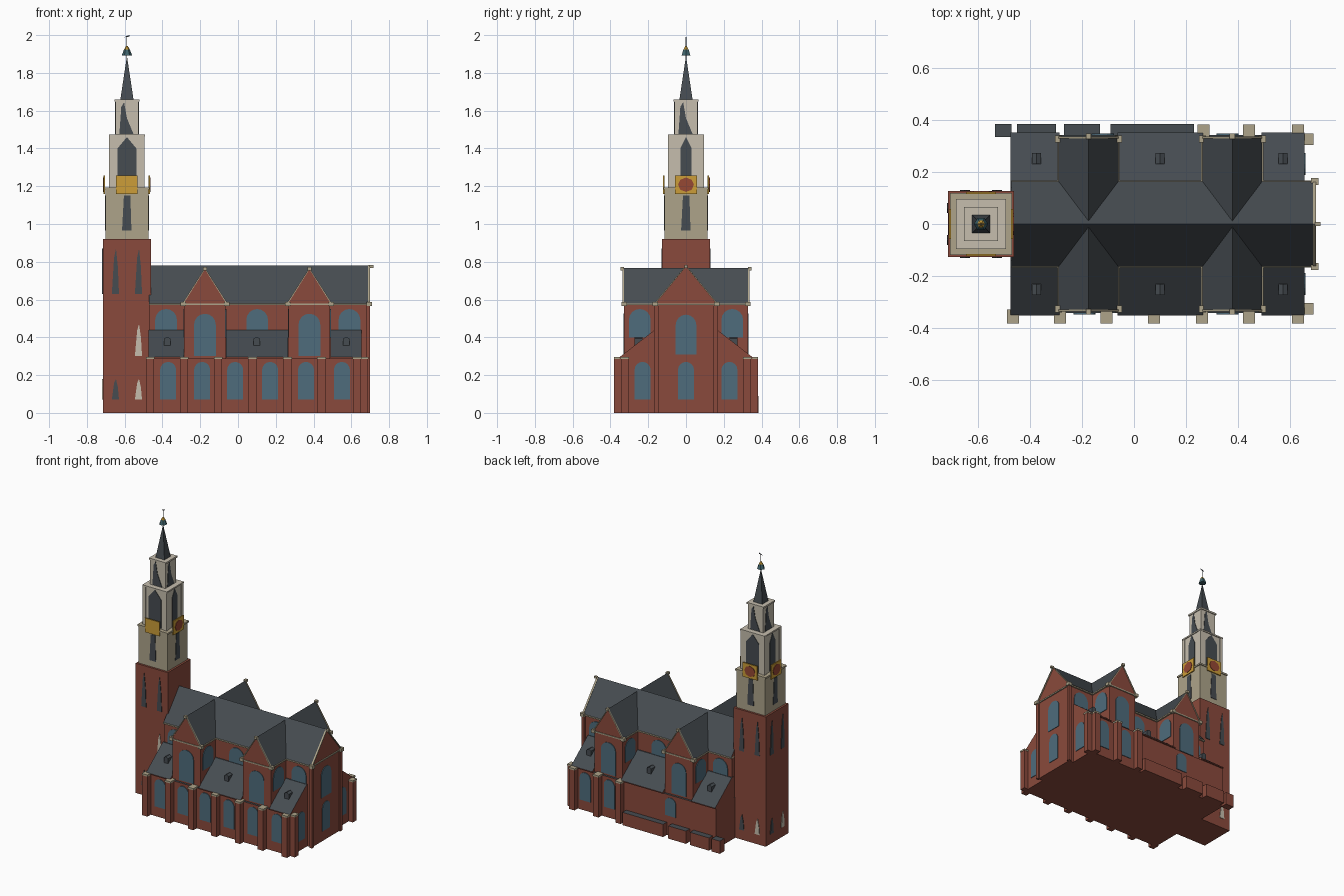
import bpy, bmesh, math
from mathutils import Vector

if "Cube" in bpy.data.objects:
    bpy.data.objects.remove(bpy.data.objects["Cube"])

def material(name, r, g, b):
    lin = lambda c: (c / 255 / 12.92) if c < 11 else ((c / 255 + 0.055) / 1.055) ** 2.4
    m = bpy.data.materials.new(name)
    m.diffuse_color = (lin(r), lin(g), lin(b), 1)
    m.use_nodes = True
    m.node_tree.nodes["Principled BSDF"].inputs["Base Color"].default_value = m.diffuse_color
    return m

BRICK = material("red_brick", 138, 74, 60)
STONE = material("beige_stone", 174, 164, 138)
PALE = material("pale_stone", 198, 190, 174)
SLATE = material("dark_slate", 70, 76, 81)
GLASS = material("blue_glass", 78, 108, 124)
GOLD = material("clock_gold", 204, 158, 56)
RED = material("clock_red", 150, 72, 52)
TEAL = material("copper_teal", 62, 98, 106)

# Facing 0 = front, 1 = right, 2 = back, 3 = left
FACING = [Vector((0, -1, 0)), Vector((1, 0, 0)), Vector((0, 1, 0)), Vector((-1, 0, 0))]

def extrude(name, pts, k, origin, t0, t1, mat, top=None):
    """Extrude an outline (across, height) along a facing; 'top' colours upward faces."""
    n, u = FACING[k], FACING[(k + 1) % 4]
    o = Vector((origin[0], origin[1], 0))
    bm = bmesh.new()
    rings = [[bm.verts.new(o + u * a + n * t + Vector((0, 0, z))) for a, z in pts] for t in (t0, t1)]
    bm.faces.new(rings[0])
    bm.faces.new(rings[1])
    for i in range(len(pts)):
        j = (i + 1) % len(pts)
        bm.faces.new((rings[0][i], rings[0][j], rings[1][j], rings[1][i]))
    bmesh.ops.recalc_face_normals(bm, faces=bm.faces)
    bm.normal_update()
    me = bpy.data.meshes.new(name)
    me.materials.append(mat)
    if top:
        me.materials.append(top)
        for f in bm.faces:
            f.material_index = int(f.normal.z > 0.3)
    bm.to_mesh(me)
    bm.free()
    ob = bpy.data.objects.new(name, me)
    bpy.context.collection.objects.link(ob)
    return ob

def box(name, x0, x1, y0, y1, z0, z1, mat, top=None):
    return extrude(name, [(y0, z0), (y1, z0), (y1, z1), (y0, z1)], 1, (0, 0), x0, x1, mat, top)

def tower_box(name, h, z0, z1, mat, top=None):
    return box(name, TX - h, TX + h, -h, h, z0, z1, mat, top)

def cone(name, x, y, z0, z1, r1, r2, sides, mat):
    bpy.ops.mesh.primitive_cone_add(vertices=sides, radius1=r1, radius2=r2, depth=z1 - z0,
                                    location=(x, y, (z0 + z1) / 2), rotation=(0, 0, math.pi / sides))
    ob = bpy.context.object
    ob.name = name
    ob.data.materials.append(mat)

def window(name, k, origin, w, z0, z1):
    """Round-arched glass plate on a wall."""
    r, spring = w / 2, z1 - w / 2
    pts = [(-r, z0), (r, z0)] + [(r * math.cos(a * math.pi / 8), spring + r * math.sin(a * math.pi / 8))
                                 for a in range(9)]
    extrude(name, pts, k, origin, -0.004, 0.004, GLASS)

def coping(name, hw, z0, z1, k, origin, t0, t1):
    """Stone chevron along a gable edge."""
    e = 0.008
    extrude(name, [(-hw, z0), (0, z1), (hw, z0), (hw + e, z0), (0, z1 + e), (-hw - e, z0)],
            k, origin, t0, t1, STONE)

# Nave with gabled roof
box("nave_walls", -0.47, 0.69, -0.158, 0.158, 0, 0.58, BRICK)
box("nave_cornice", -0.47, 0.698, -0.168, 0.168, 0.571, 0.58, STONE)
extrude("nave_roof", [(-0.164, 0.58), (0.164, 0.58), (0, 0.78)], 1, (0, 0), -0.47, 0.692, BRICK, SLATE)
coping("nave_coping", 0.16, 0.58, 0.774, 1, (0, 0), 0.688, 0.7)
box("nave_ridge_stone", 0.695, 0.717, -0.008, 0.008, 0.768, 0.782, STONE)

# Two transepts crossing the nave
TRANSEPTS = (-0.175, 0.378)
for x in TRANSEPTS:
    box("transept_walls", x - 0.11, x + 0.11, -0.328, 0.328, 0, 0.58, BRICK)
    box("transept_cornice", x - 0.12, x + 0.12, -0.335, 0.335, 0.571, 0.58, STONE)
    extrude("transept_roof", [(-0.115, 0.58), (0.115, 0.58), (0, 0.766)], 2, (x, 0), -0.331, 0.331, BRICK, SLATE)
    for s, k in ((-1, 0), (1, 2)):
        coping("transept_coping", 0.112, 0.58, 0.76, k, (x, 0), 0.328, 0.337)
        window("transept_window", k, (x, s * 0.328), 0.115, 0.30, 0.525)
        box("transept_ridge_stone", x - 0.01, x + 0.01, s * 0.337 - 0.01, s * 0.337 + 0.01, 0.755, 0.772, STONE)
        for d in (-1, 1):
            window("transept_side_window", 2 - d, (x + d * 0.11, s * 0.245), 0.115, 0.40, 0.55)
            cx, cy = x + d * 0.115, s * 0.327
            box("transept_corner_stone", cx - 0.014, cx + 0.014, cy - 0.014, cy + 0.014, 0.566, 0.588, STONE)

# Aisles with lean-to roofs and dormers
box("aisle_walls", -0.475, 0.655, -0.343, 0.343, 0, 0.288, BRICK, SLATE)
BAYS = ((-0.475, -0.287, -0.375), (-0.063, 0.266, 0.10), (0.49, 0.655, 0.573))
for s, k in ((-1, 0), (1, 2)):
    for x0, x1, xd in BAYS:
        extrude("aisle_roof", [(s * 0.14, 0.288), (s * 0.352, 0.288), (s * 0.352, 0.295), (s * 0.165, 0.44),
                               (s * 0.14, 0.44)], 1, (0, 0), x0, x1, BRICK, SLATE)
        extrude("dormer", [(-0.017, 0.35), (0.017, 0.35), (0.017, 0.393), (0, 0.403), (-0.017, 0.393)],
                k, (xd, 0), 0.23, 0.272, SLATE)
        window("clerestory_window", k, ((x0 + x1) / 2 if xd < 0.5 else 0.59, s * 0.158), 0.115, 0.40, 0.55)
    window("aisle_end_window", 1, (0.655, s * 0.23), 0.085, 0.07, 0.27)
    box("nave_corner_buttress", 0.68, 0.70, s * 0.158 - 0.012, s * 0.158 + 0.012, 0, 0.565, BRICK)
    box("nave_corner_stone", 0.68, 0.71, s * 0.163 - 0.014, s * 0.163 + 0.014, 0.565, 0.588, STONE)
    box("east_buttress", 0.65, 0.688, s * 0.325 - 0.02, s * 0.325 + 0.02, 0, 0.285, BRICK)
    box("east_buttress_cap", 0.65, 0.69, s * 0.325 - 0.022, s * 0.325 + 0.022, 0.285, 0.296, STONE)
for x in (-0.37, -0.19, -0.015, 0.17, 0.36, 0.55):
    window("front_aisle_window", 0, (x, -0.343), 0.085, 0.07, 0.27)
for x, z0, z1 in ((-0.12, 0.14, 0.27), (0.36, 0.07, 0.27), (0.55, 0.07, 0.27)):
    window("back_aisle_window", 2, (x, 0.343), 0.085, z0, z1)
window("east_lower_window", 1, (0.69, 0), 0.085, 0.07, 0.27)
window("east_upper_window", 1, (0.69, 0), 0.11, 0.31, 0.52)

# Buttresses with stone caps along both aisles
for s, xs in ((-1, (-0.465, -0.285, -0.105, 0.077, 0.262, 0.442, 0.63)), (1, (0.268, 0.442, 0.63))):
    for x in xs:
        y0, y1 = sorted((s * 0.33, s * 0.38))
        box("buttress", x - 0.021, x + 0.021, y0, y1, 0, 0.284, BRICK)
        box("buttress_cap", x - 0.023, x + 0.023, y0 - 0.002, y1 + 0.002, 0.284, 0.296, STONE)

# Low annexes at the back
for x0, x1 in ((-0.535, -0.47), (-0.45, -0.30), (-0.27, -0.13), (-0.09, 0.23)):
    box("back_annex", x0, x1, 0.335, 0.385, 0, 0.09, BRICK, SLATE)

# Tower stages
TX = -0.588
tower_box("tower_base", 0.127, 0, 0.92, BRICK)
tower_box("tower_stone_stage", 0.113, 0.92, 1.19, STONE)
tower_box("tower_stage_cornice", 0.119, 1.182, 1.194, STONE)
tower_box("bell_stage", 0.09, 1.194, 1.465, PALE)
tower_box("bell_stage_cornice", 0.096, 1.463, 1.473, PALE)
tower_box("lantern_stage", 0.06, 1.473, 1.65, PALE)
tower_box("lantern_cornice", 0.066, 1.648, 1.66, PALE)
for sx in (-1, 1):
    for sy in (-1, 1):
        box("bell_stage_pier", TX + sx * 0.083 - 0.011, TX + sx * 0.083 + 0.011,
            sy * 0.083 - 0.011, sy * 0.083 + 0.011, 1.194, 1.463, PALE)

# Spire, finial and vane
cone("spire", TX, 0, 1.66, 1.885, 0.049, 0.001, 4, SLATE)
cone("finial_bulb", TX, 0, 1.893, 1.925, 0.027, 0.015, 6, TEAL)
cone("finial_top", TX, 0, 1.925, 1.942, 0.015, 0.004, 6, GOLD)
cone("vane_rod", TX, 0, 1.88, 1.99, 0.002, 0.002, 4, SLATE)
extrude("vane", [(-0.014, 1.988), (0.012, 1.992), (0.014, 2.0), (-0.002, 1.995)], 0, (TX, 0), -0.001, 0.001, SLATE)

# Openings and clocks on each tower side
for k in range(4):
    o = (TX, 0)
    extrude("stage_opening", [(-0.026, 0.965), (0.024, 0.965), (0.018, 1.15), (-0.016, 1.15)],
            k, o, 0.108, 0.116, SLATE)
    w = 0.05 if k % 2 == 0 else 0.03
    extrude("bell_opening", [(-w, 1.2), (w, 1.2), (w, 1.4), (0, 1.46), (-w, 1.4)], k, o, 0.086, 0.093, SLATE)
    extrude("lantern_opening", [(-0.04, 1.476), (0.035, 1.476), (0, 1.56), (-0.015, 1.645), (-0.03, 1.62)],
            k, o, 0.056, 0.063, SLATE)
    extrude("clock_plate", [(-0.057, 1.158), (0.057, 1.158), (0.057, 1.258), (-0.057, 1.258)],
            k, o, 0.115, 0.123, GOLD)
    if k:
        extrude("clock_face", [(0.042 * math.cos(a * math.pi / 4), 1.208 + 0.038 * math.sin(a * math.pi / 4))
                               for a in range(8)], k, o, 0.12, 0.126, RED)
    # Pointed slits in the brick base
    for u, mat in ((-0.06, SLATE), (0.062, PALE)):
        slits = [(0.63, 0.87, SLATE), (0.07, 0.18, mat)] + ([(0.30, 0.47, PALE)] if k == 0 and u > 0 else [])
        for z0, z1, m in slits if k != 1 else []:
            extrude("tower_slit", [(u - 0.02, z0), (u + 0.018, z0), (u + 0.012, z0 + (z1 - z0) * 0.6),
                                   (u + 0.002, z1), (u - 0.008, z0 + (z1 - z0) * 0.8)], k, o, 0.122, 0.131, m)
